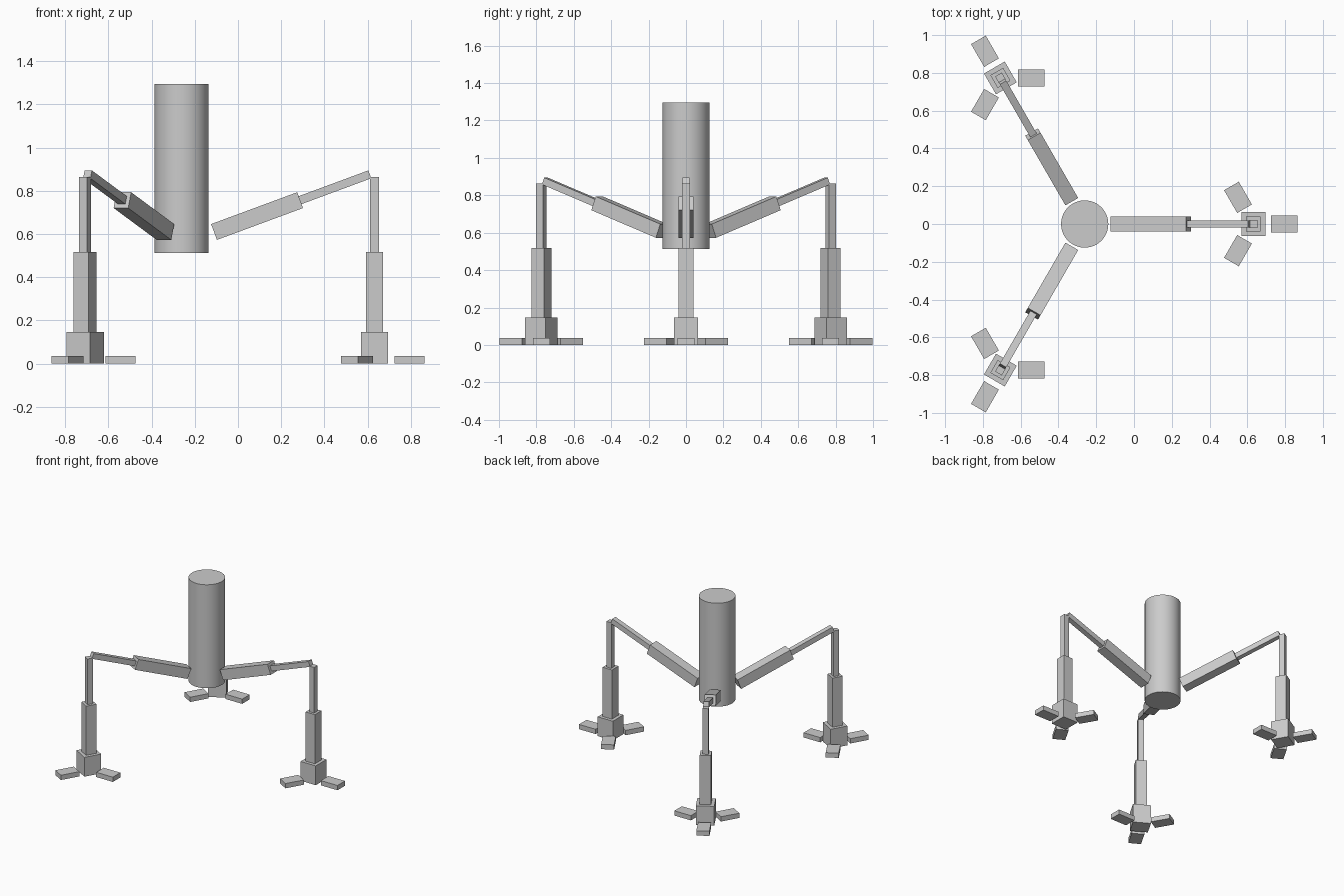
import bpy
from math import radians, cos, sin
from mathutils import Matrix

if "Cube" in bpy.data.objects:
    bpy.data.objects.remove(bpy.data.objects["Cube"])

CX = -0.261                      # x of the body axis
PIVOT = Matrix.Translation((CX, 0, 0))


def box(name, size, matrix):
    """Box with its size baked into the mesh, placed by a matrix."""
    bpy.ops.mesh.primitive_cube_add(size=1)
    ob = bpy.context.object
    ob.name = name
    ob.data.transform(matrix @ Matrix.Diagonal((*size, 1)))
    return ob


def turn(deg, axis='Z'):
    return Matrix.Rotation(radians(deg), 4, axis)


def move(x, y, z):
    return Matrix.Translation((x, y, z))


# central cylindrical body
bpy.ops.mesh.primitive_cylinder_add(vertices=64, radius=0.125, depth=0.783,
                                    location=(CX, 0, 0.9035))
bpy.context.object.name = "body"
bpy.ops.object.shade_smooth_by_angle(angle=radians(30))

FOOT = 0.893                     # distance from body axis to each leg
TILT = 20.3                      # upward slope of the arms
ARM = (0.150, 0, 0.6095)         # inner end of arm axis, from body axis

for i in range(3):
    leg = PIVOT @ turn(120 * i)
    arm = leg @ move(*ARM) @ turn(-TILT, 'Y')

    # telescoping sloped arm
    box(f"arm_sleeve_{i}", (0.425, 0.078, 0.078), arm @ move(0.2125, 0, 0))
    box(f"arm_rod_{i}", (0.354, 0.039, 0.039), arm @ move(0.592, 0, 0))

    # telescoping upright leg and ankle block
    for name, width, z0, z1 in (("leg_rod", 0.041, 0.51, 0.863),
                                ("leg_sleeve", 0.078, 0.146, 0.518),
                                ("ankle_block", 0.127, 0.0, 0.146)):
        box(f"{name}_{i}", (width, width, z1 - z0),
            leg @ move(FOOT, 0, (z0 + z1) / 2))

    # three foot pads around the ankle
    for j in range(3):
        box(f"foot_pad_{i}_{j}", (0.139, 0.09, 0.036),
            leg @ move(FOOT, 0, 0) @ turn(120 * j) @ move(0.163, 0, 0.018))
